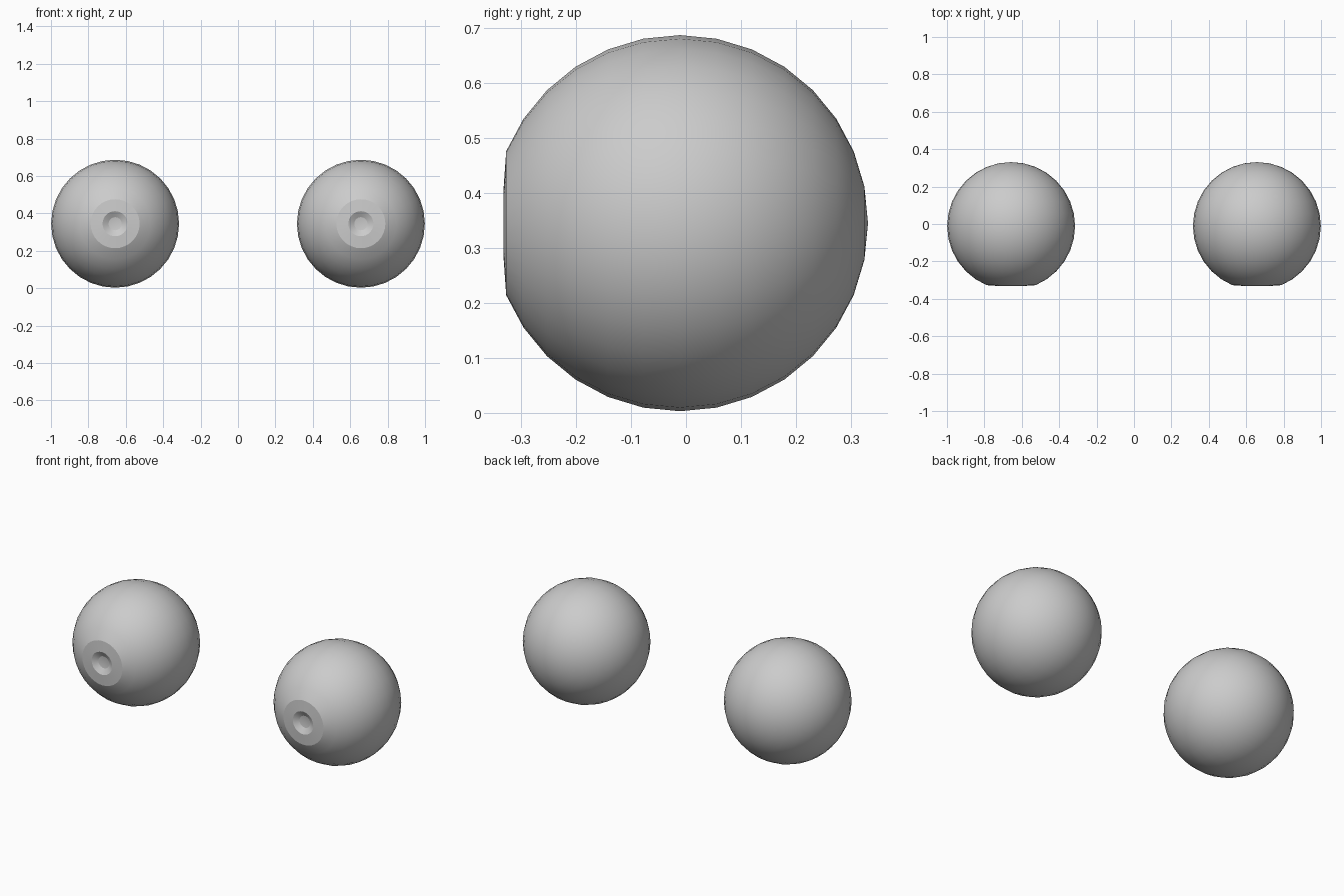
import bpy, math
from mathutils import Matrix

if "Cube" in bpy.data.objects:
    bpy.data.objects.remove(bpy.data.objects["Cube"])

R = 0.342      # ball radius
SEG = 32       # sides around the front-back axis


def lathe(name, profile, cx):
    """Revolve (radius, y) points about the y axis; end points lie on the axis."""
    verts, faces, rings = [], [], []
    for r, y in profile:
        n = 1 if r < 1e-6 else SEG
        rings.append(list(range(len(verts), len(verts) + n)))
        for i in range(n):
            a = 2 * math.pi * i / SEG
            verts.append((r * math.cos(a), y, r * math.sin(a)))
    for a, b in zip(rings, rings[1:]):
        for i in range(SEG):
            j = (i + 1) % SEG
            if len(a) == 1:
                faces.append((a[0], b[i], b[j]))
            elif len(b) == 1:
                faces.append((a[i], b[0], a[j]))
            else:
                faces.append((a[i], b[i], b[j], a[j]))
    me = bpy.data.meshes.new(name)
    me.from_pydata(verts, [], faces)
    ob = bpy.data.objects.new(name, me)
    bpy.context.collection.objects.link(ob)
    ob.location = (cx, -0.011, 0.345)
    bpy.ops.object.select_all(action='DESELECT')
    ob.select_set(True)
    bpy.context.view_layer.objects.active = ob
    bpy.ops.object.mode_set(mode='EDIT')
    bpy.ops.mesh.select_all(action='SELECT')
    bpy.ops.mesh.normals_make_consistent(inside=False)
    bpy.ops.object.mode_set(mode='OBJECT')
    bpy.ops.object.shade_smooth_by_angle(angle=math.radians(15))
    return ob


# Front: dished pupil and flat iris; then the ball from the iris rim to the back
profile = [(0, -0.298), (0.035, -0.303), (0.067, -0.3205), (0.131, -0.316)]
for k in range(3, 17):
    t = math.pi * k / 16
    profile.append((R * math.sin(t), -R * math.cos(t)))

for side, cx in (("left", -0.657), ("right", 0.657)):
    lathe(side + "_eyeball", profile, cx)
